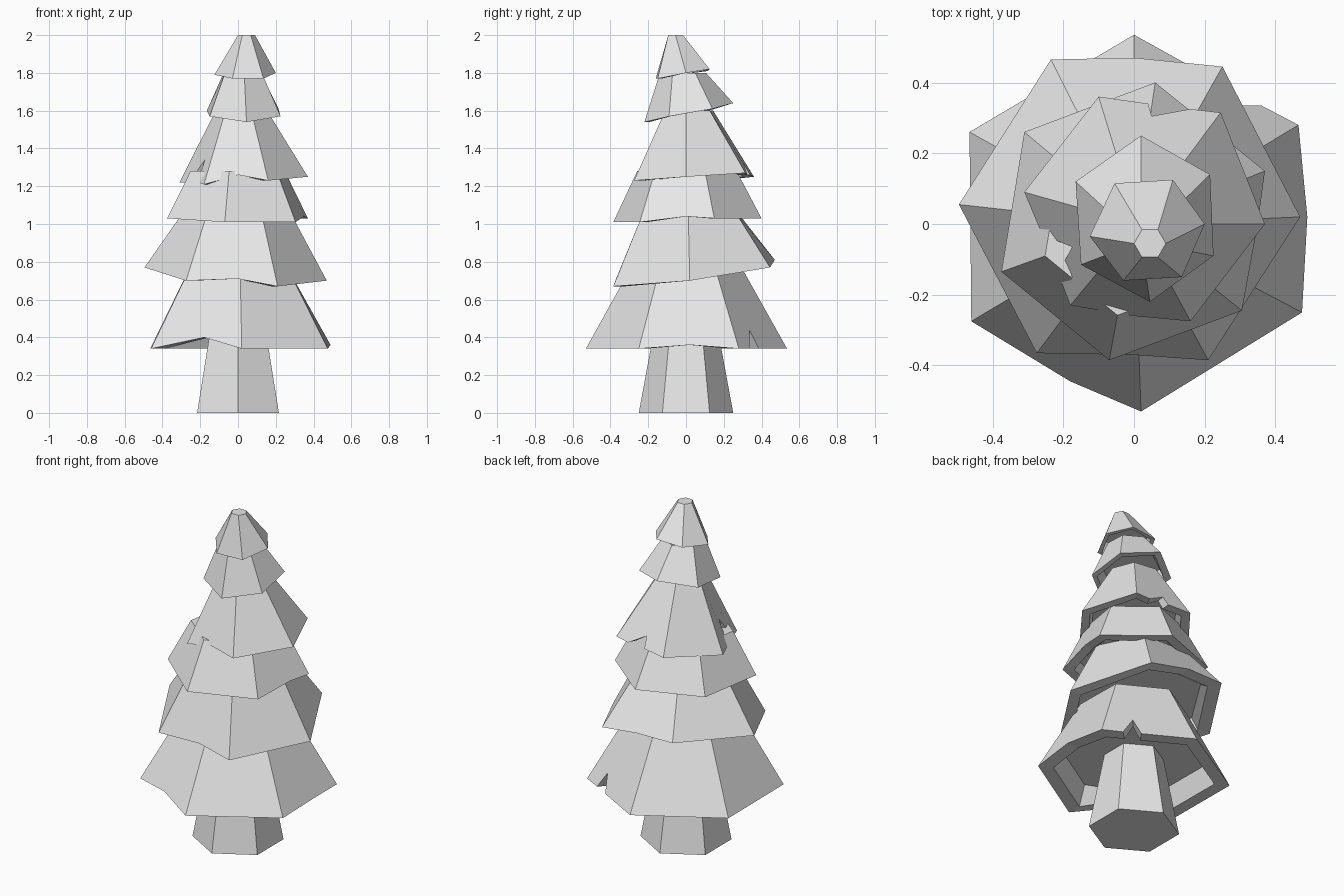
import bpy
import bmesh
from math import cos, sin, pi
from mathutils import Vector

default = bpy.data.objects.get("Cube")
if default:
    bpy.data.objects.remove(default, do_unlink=True)

# One plain grey for the whole tree
grey = bpy.data.materials.new("light grey")
grey.use_nodes = True
colour = (0.8, 0.8, 0.8, 1)
grey.diffuse_color = colour
grey.node_tree.nodes["Principled BSDF"].inputs["Base Color"].default_value = colour


def finish(bm, name):
    bmesh.ops.recalc_face_normals(bm, faces=bm.faces)
    mesh = bpy.data.meshes.new(name)
    bm.to_mesh(mesh)
    bm.free()
    mesh.materials.append(grey)
    bpy.context.collection.objects.link(bpy.data.objects.new(name, mesh))


def bridge(bm, lower, upper):
    count = len(lower)
    for i in range(count):
        j = (i + 1) % count
        bm.faces.new((lower[i], lower[j], upper[j], upper[i]))


def add_tier(name, sides, centre, top_z, scale, top_ring=None):
    """Hollow skirt: each side starts with a corner, then optional notch points."""
    bm = bmesh.new()
    middle = Vector((*centre, 0))

    def ring(points, factor, z=None):
        verts = []
        for p in points:
            q = middle + (Vector(p) - middle) * factor
            verts.append(bm.verts.new((q.x, q.y, p[2] if z is None else z)))
        return verts

    rim_points = [p for side in sides for p in side]
    rim = ring(rim_points, 1)
    if top_ring:
        top = [bm.verts.new((x, y, top_z)) for x, y in top_ring]
    else:
        top = ring([side[0] for side in sides], scale, top_z)

    # Sloping sides, with the lower border following the notches
    start = 0
    for i, side in enumerate(sides):
        lower = [rim[(start + k) % len(rim)] for k in range(len(side) + 1)]
        bm.faces.new(lower + [top[(i + 1) % len(top)], top[i]])
        start += len(side)
    bm.faces.new(top)

    # Flat rim and recessed underside
    ceiling_z = max(p[2] for p in rim_points) + 0.02
    inner = ring(rim_points, 0.84)
    ceiling = ring(rim_points, 0.76, ceiling_z)
    bridge(bm, inner, rim)
    bridge(bm, ceiling, inner)
    bm.faces.new(ceiling)
    finish(bm, name)


def hexagon(centre, radius, turn):
    return [(centre[0] + radius * cos(turn + i * pi / 3),
             centre[1] + radius * sin(turn + i * pi / 3)) for i in range(6)]


# Tapered trunk
bm = bmesh.new()
levels = []
for radius, z in ((0.25, 0), (0.165, 0.46)):
    levels.append([bm.verts.new((x, y, z)) for x, y in hexagon((0, 0), radius, pi / 6)])
bridge(bm, *levels)
for level in levels:
    bm.faces.new(level)
finish(bm, "trunk")

# Branch tiers, from the ground up
add_tier("branches_bottom", [
    [(-0.46, -0.275, 0.34), (-0.18, -0.445, 0.4)],
    [(0.02, -0.53, 0.34)],
    [(0.475, -0.25, 0.34), (0.49, 0.02, 0.36)],
    [(0.465, 0.28, 0.34), (0.36, 0.335, 0.34), (0.29, 0.335, 0.44), (0.27, 0.385, 0.34)],
    [(0, 0.535, 0.34)],
    [(-0.465, 0.26, 0.34)],
], (0, 0), 0.76, 0.56)

add_tier("branches_second", [
    [(-0.495, 0.055, 0.77)],
    [(-0.275, -0.365, 0.7), (0, -0.37, 0.71)],
    [(0.21, -0.385, 0.67)],
    [(0.47, 0.02, 0.7)],
    [(0.25, 0.445, 0.77), (0, 0.47, 0.81)],
    [(-0.235, 0.465, 0.81)],
], (0, 0), 1.06, 0.59)

add_tier("branches_third", [
    [(-0.375, -0.135, 1.03)],
    [(-0.07, -0.385, 1.01)],
    [(0.305, -0.245, 1.01), (0.35, 0, 1.04)],
    [(0.37, 0.15, 1.03)],
    [(0.06, 0.4, 1.03)],
    [(-0.31, 0.26, 1.03)],
], (0, 0), 1.28, 0.67)

add_tier("branches_fourth", [
    [(-0.31, 0.09, 1.22), (-0.26, -0.03, 1.22), (-0.175, -0.065, 1.34), (-0.215, -0.14, 1.22)],
    [(-0.18, -0.23, 1.21), (0, -0.26, 1.26)],
    [(0.16, -0.275, 1.23)],
    [(0.37, 0, 1.25)],
    [(0.245, 0.315, 1.27), (0.16, 0.325, 1.26), (0.05, 0.305, 1.32), (0.04, 0.34, 1.26)],
    [(-0.1, 0.36, 1.25)],
], (0.01, 0), 1.6, 0.4)

add_tier("branches_fifth", [
    [(-0.15, -0.115, 1.57)],
    [(0.045, -0.22, 1.54)],
    [(0.225, -0.09, 1.57)],
    [(0.215, 0.14, 1.61)],
    [(0.02, 0.25, 1.64)],
    [(-0.165, 0.12, 1.6)],
], (0.02, -0.05), 1.8, 0.52)

add_tier("tree_top", [
    [(-0.125, -0.035, 1.79)],
    [(-0.03, -0.16, 1.77)],
    [(0.135, -0.15, 1.77)],
    [(0.2, 0, 1.8)],
    [(0.11, 0.125, 1.82)],
    [(-0.055, 0.115, 1.81)],
], (0.04, -0.02), 2, 0.3, hexagon((0.045, -0.055), 0.045, pi))
